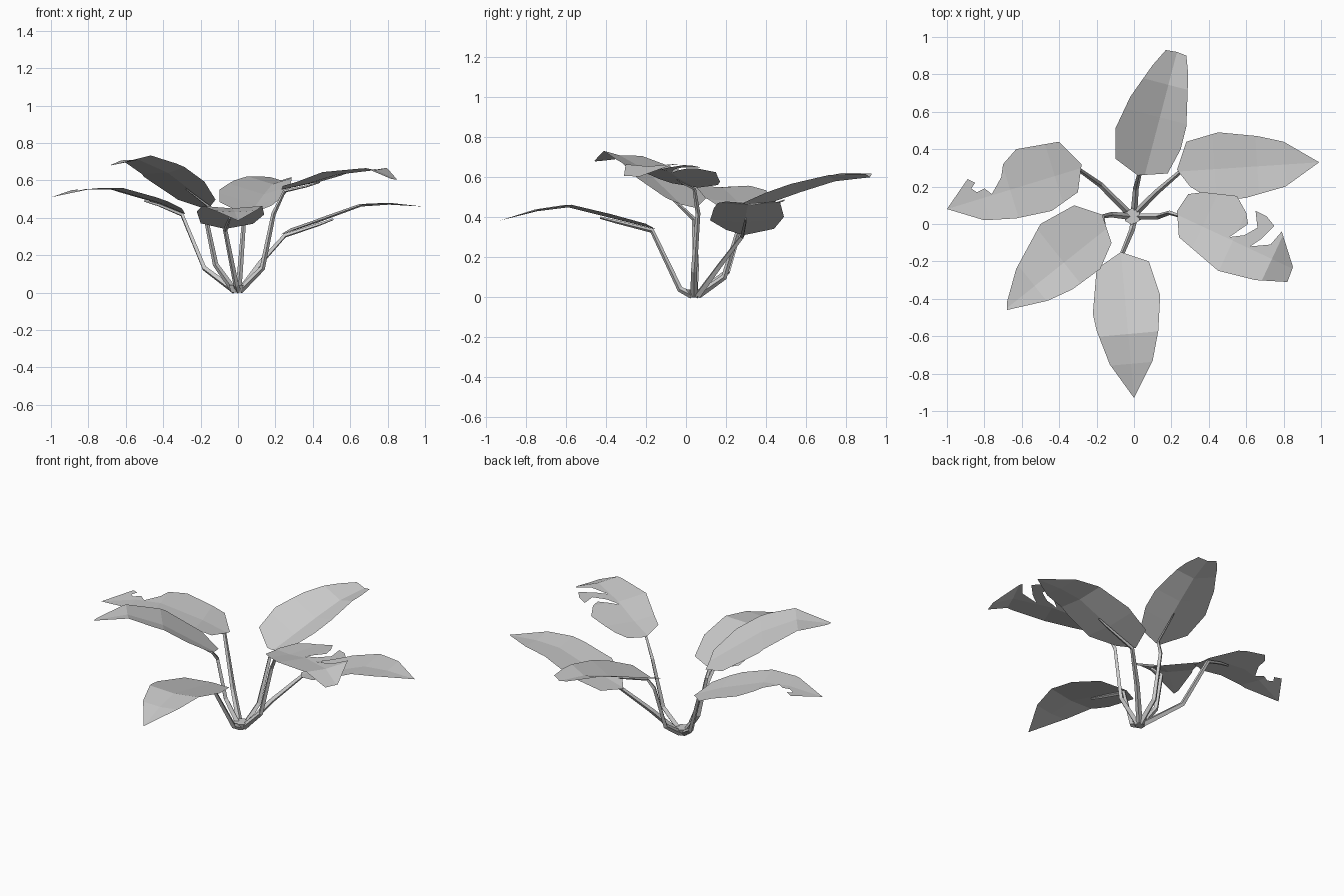
import bpy
import bmesh
from mathutils import Vector

default_cube = bpy.data.objects.get("Cube")
if default_cube:
    bpy.data.objects.remove(default_cube, do_unlink=True)

grey = bpy.data.materials.new("pale_grey")
grey.use_nodes = True
grey.diffuse_color = (0.6, 0.6, 0.6, 1)
grey.node_tree.nodes["Principled BSDF"].inputs["Base Color"].default_value = (0.6, 0.6, 0.6, 1)


def add_object(name, data):
    data.materials.append(grey)
    obj = bpy.data.objects.new(name, data)
    bpy.context.scene.collection.objects.link(obj)
    return obj


def interpolate(profile, t):
    """Height at distance t along a leaf; the end segments carry on straight."""
    pairs = list(zip(profile, profile[1:]))
    for (t0, z0), (t1, z1) in pairs:
        if t <= t1 or t1 == profile[-1][0]:
            return z0 + (z1 - z0) * (t - t0) / (t1 - t0)


def add_leaf(name, outline, root, tip, profile, fold, tilt=0.0):
    """Flat outline, creased along the midrib and across, then bent to its profile."""
    start = Vector((*root, 0))
    along = (Vector((*tip, 0)) - start).normalized()
    across = Vector((-along.y, along.x, 0))
    bm = bmesh.new()
    bm.faces.new([bm.verts.new((x, y, 0)) for x, y in outline])
    bmesh.ops.triangulate(bm, faces=bm.faces[:])
    cuts = [(start, across)]
    cuts += [(start + along * t, along) for t, z in profile[1:-1]]
    for point, normal in cuts:
        bmesh.ops.bisect_plane(bm, geom=bm.verts[:] + bm.edges[:] + bm.faces[:],
                               plane_co=point, plane_no=normal, dist=0.0001)
    bm.normal_update()
    bmesh.ops.reverse_faces(bm, faces=[f for f in bm.faces if f.normal.z < 0])
    for v in bm.verts:
        offset = v.co - start
        s = offset.dot(across)
        v.co.z = interpolate(profile, offset.dot(along)) + fold * abs(s) + tilt * s
    mesh = bpy.data.meshes.new(name)
    bm.to_mesh(mesh)
    bm.free()
    add_object(name, mesh)

    # points of the midrib, used to run the stem under the blade
    def rib(t):
        p = start + along * t
        return (p.x, p.y, interpolate(profile, t) - 0.012)
    return [rib(0.02), rib(profile[1][0]), rib(profile[1][0] + 0.08)]


def add_stem(name, lower, rib_points):
    """Thin four-sided stalk that tapers under the leaf."""
    curve = bpy.data.curves.new(name, "CURVE")
    curve.dimensions = "3D"
    curve.bevel_depth = 0.018
    curve.bevel_resolution = 0
    curve.use_fill_caps = True
    path = lower + rib_points
    spline = curve.splines.new("POLY")
    spline.points.add(len(path) - 1)
    spline.use_smooth = False
    for i, (point, co) in enumerate(zip(spline.points, path)):
        point.co = (*co, 1)
        point.radius = max(0.2, 1 - 0.17 * i)
    add_object(name, curve)


# back leaf
rib = add_leaf("back_leaf", [
    (.02, .26), (-.1, .35), (-.1, .51), (-.02, .68), (.1, .85), (.17, .93), (.23, .92),
    (.28, .9), (.29, .8), (.28, .52), (.25, .4), (.18, .27)],
    (.06, .27), (.23, .92), [(0, .42), (.15, .47), (.31, .525), (.49, .58), (.67, .6)], .3)
add_stem("back_stem", [(0, .06, .01), (.01, .19, .1), (.03, .27, .36)], rib)

# left back leaf
rib = add_leaf("left_back_leaf", [
    (.23, .29), (.28, .44), (.45, .49), (.66, .47), (.8, .44), (.99, .33), (.81, .2),
    (.6, .14), (.43, .12), (.3, .2)],
    (.23, .28), (.99, .33), [(0, .31), (.2, .375), (.43, .46), (.58, .47), (.76, .46)], .08)
add_stem("left_back_stem", [(.01, .06, .01), (.12, .17, .16)], rib)

# left front leaf, torn along its back edge
rib = add_leaf("left_front_leaf", [
    (.23, .07), (.29, .16), (.37, .17), (.55, .15), (.6, .06), (.61, 0), (.51, -.07),
    (.59, -.06), (.66, -.02), (.65, .07), (.71, .04), (.75, -.01), (.68, -.08),
    (.62, -.12), (.73, -.11), (.79, -.04), (.85, -.23), (.82, -.31), (.65, -.3),
    (.45, -.25), (.24, -.07)],
    (.23, .05), (.85, -.24), [(0, .55), (.15, .58), (.33, .63), (.56, .655), (.69, .6)], .08)
add_stem("left_front_stem", [(.01, .04, .01), (.13, .04, .13), (.19, .06, .42)], rib)

# front leaf
rib = add_leaf("front_leaf", [
    (-.07, -.15), (-.2, -.24), (-.22, -.48), (-.2, -.57), (-.13, -.75), (0, -.93),
    (.1, -.73), (.13, -.57), (.14, -.38), (.08, -.2)],
    (-.07, -.15), (0, -.93), [(0, .34), (.2, .39), (.44, .45), (.6, .43), (.78, .385)], .08)
add_stem("front_stem", [(0, .03, .01), (-.01, -.03, .04)], rib)

# right front leaf, raised on its outer edge
rib = add_leaf("right_front_leaf", [
    (-.12, -.1), (-.18, -.24), (-.33, -.35), (-.46, -.41), (-.68, -.46), (-.68, -.42),
    (-.63, -.24), (-.5, 0), (-.32, .1), (-.17, .05)],
    (-.14, -.02), (-.68, -.45), [(0, .46), (.1, .52), (.3, .64), (.5, .71), (.69, .68)], .1, .12)
add_stem("right_front_stem", [(-.02, .04, .01), (-.12, .05, .15), (-.17, .04, .39)], rib)

# right back leaf, torn near the tip
rib = add_leaf("right_back_leaf", [
    (-.28, .32), (-.4, .44), (-.63, .4), (-.7, .32), (-.71, .25), (-.76, .16), (-.8, .19),
    (-.84, .17), (-.87, .19), (-.85, .22), (-.89, .24), (-1, .08), (-.8, .02),
    (-.63, .03), (-.44, .07), (-.3, .17)],
    (-.28, .3), (-1, .08), [(0, .42), (.15, .48), (.4, .55), (.55, .55), (.75, .51)], .06)
add_stem("right_back_stem", [(-.02, .05, .01), (-.18, .21, .13)], rib)

# crown where the stems meet
bm = bmesh.new()
bmesh.ops.create_cone(bm, cap_ends=True, segments=6, radius1=.03, radius2=.045, depth=.04)
bmesh.ops.translate(bm, verts=bm.verts[:], vec=(-.01, .04, .02))
crown = bpy.data.meshes.new("crown")
bm.to_mesh(crown)
bm.free()
add_object("crown", crown)
